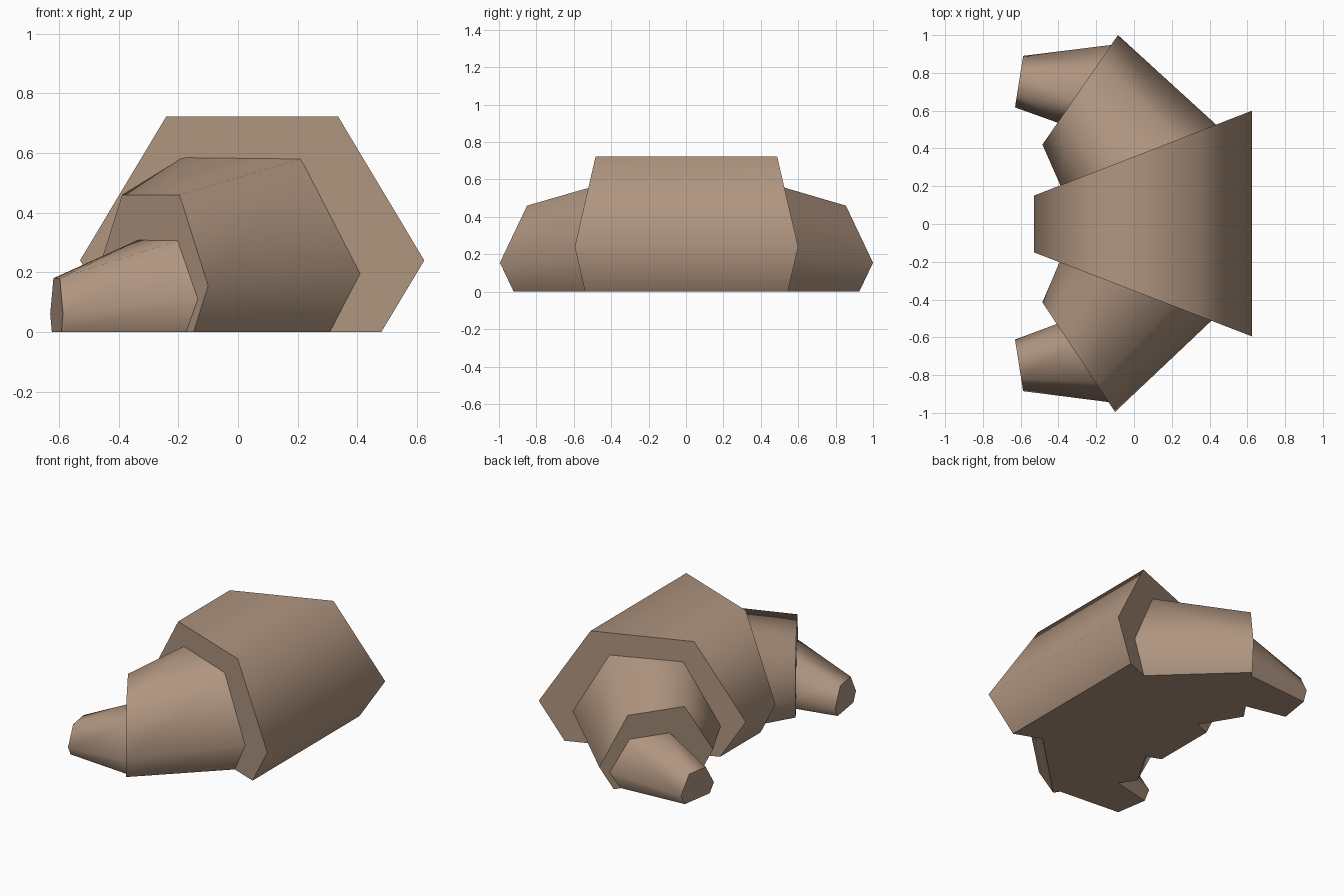
import bpy
import bmesh
from mathutils import Vector

default = bpy.data.objects.get("Cube")
if default:
    bpy.data.objects.remove(default, do_unlink=True)

# One warm stone-brown colour
brown = bpy.data.materials.new("warm brown")
brown.use_nodes = True
colour = (0.434, 0.301, 0.216, 1)
brown.diffuse_color = colour
bsdf = brown.node_tree.nodes["Principled BSDF"]
bsdf.inputs["Base Color"].default_value = colour
bsdf.inputs["Roughness"].default_value = 0.9


def ring(a, b, mid, top):
    """Upright hexagon spanning plan points a to b, cut off at the ground."""
    a, b = Vector((*a, 0)), Vector((*b, 0))
    low = 0.25 * mid / (top - mid)
    shape = [(0, mid), (0.25, top), (0.75, top), (1, mid), (1 - low, 0), (low, 0)]
    return [a.lerp(b, t) + Vector((0, 0, z)) for t, z in shape]


def segment(name, start, end, overlap=0.0):
    """Loft between two rings, smooth round the sides, with crisp ends and base."""
    start = [p + (p - q) * overlap for p, q in zip(start, end)]
    bm = bmesh.new()
    r0 = [bm.verts.new(p) for p in start]
    r1 = [bm.verts.new(p) for p in end]
    n = len(r0)
    for i in range(n):
        j = (i + 1) % n
        face = bm.faces.new((r0[i], r0[j], r1[j], r1[i]))
        face.smooth = i != n - 2
    bm.faces.new(r0)
    bm.faces.new(r1)
    for edge in bm.edges:
        edge.smooth = all(f.smooth for f in edge.link_faces)
    bmesh.ops.recalc_face_normals(bm, faces=bm.faces)
    mesh = bpy.data.meshes.new(name)
    bm.to_mesh(mesh)
    bm.free()
    mesh.materials.append(brown)
    obj = bpy.data.objects.new(name, mesh)
    bpy.context.collection.objects.link(obj)


# Large wedge-shaped middle of the arc
segment("core_segment",
        ring((-0.53, -0.15), (0.625, -0.595), 0.24, 0.722),
        ring((-0.53, 0.15), (0.625, 0.6), 0.24, 0.722))

# Front arm: shoulder and tapered tip
segment("front_shoulder",
        ring((-0.395, -0.204), (0.41, -0.512), 0.195, 0.58),
        ring((-0.485, -0.415), (-0.10, -0.995), 0.155, 0.46), 0.1)
segment("front_tip",
        ring((-0.41, -0.53), (-0.14, -0.942), 0.11, 0.305),
        ring((-0.63, -0.612), (-0.587, -0.885), 0.06, 0.18), 0.1)

# Back arm: shoulder and tapered tip
segment("back_shoulder",
        ring((-0.39, 0.206), (0.435, 0.526), 0.195, 0.58),
        ring((-0.485, 0.42), (-0.085, 1.0), 0.155, 0.46), 0.1)
segment("back_tip",
        ring((-0.40, 0.535), (-0.12, 0.948), 0.11, 0.305),
        ring((-0.63, 0.617), (-0.587, 0.89), 0.06, 0.18), 0.1)
